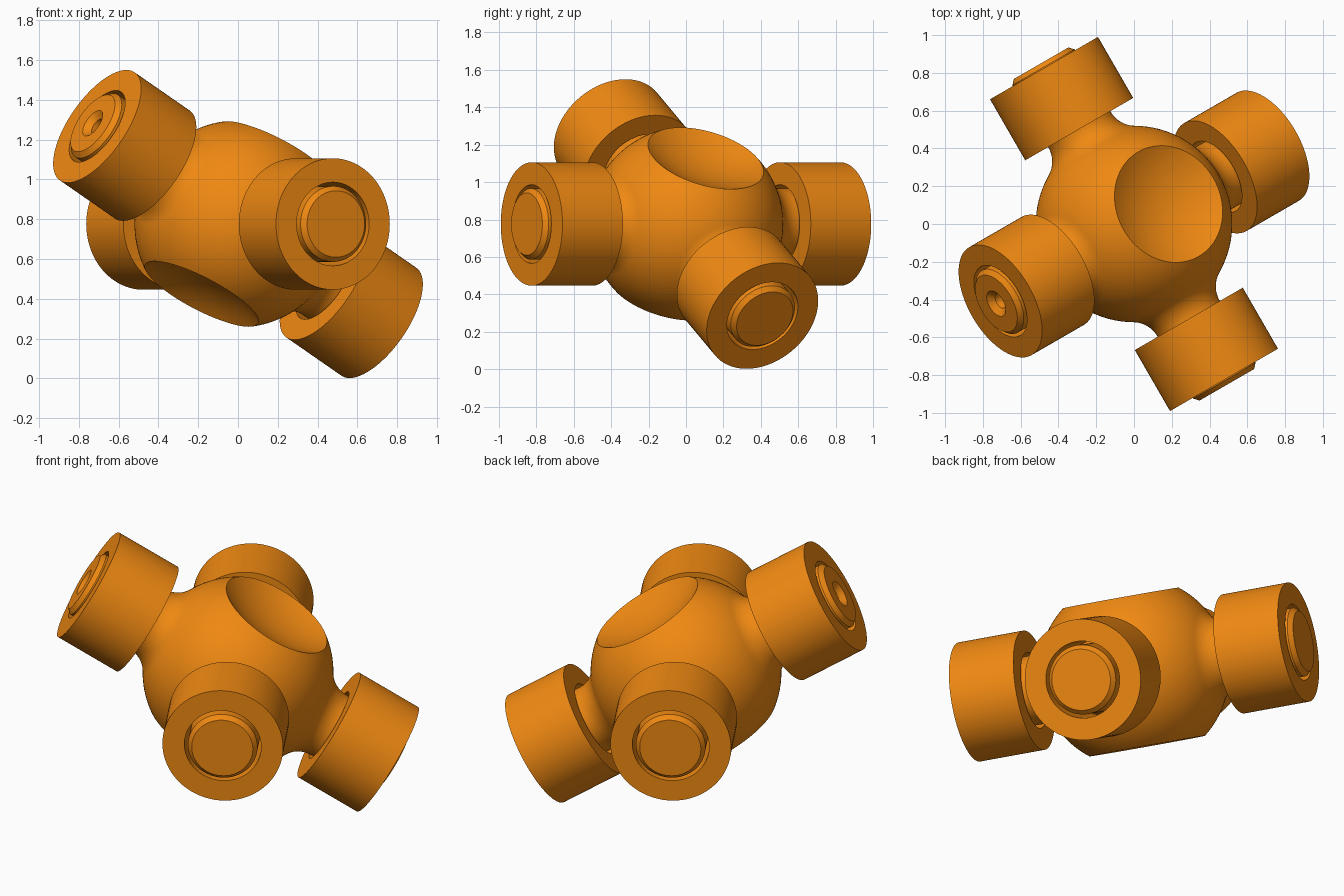
import bpy, bmesh
from math import sin, cos, pi, radians, sqrt, atan2
from mathutils import Vector

if "Cube" in bpy.data.objects:
    bpy.data.objects.remove(bpy.data.objects["Cube"])

SEG = 96
CENTRE = Vector((0, 0, 0.776))
TILT = radians(31)

orange = bpy.data.materials.new("orange_paint")
orange.diffuse_color = (0.87, 0.25, 0.006, 1)
orange.use_nodes = True
orange.node_tree.nodes["Principled BSDF"].inputs["Base Color"].default_value = orange.diffuse_color


def lathe(name, profile, axis, closed=False):
    """Revolve (radius, distance) points around an axis through the centre."""
    bm = bmesh.new()
    rings = []
    for r, h in profile:
        if r < 1e-6:
            rings.append([bm.verts.new((0, 0, h))])
        else:
            rings.append([bm.verts.new((r * cos(2 * pi * i / SEG), r * sin(2 * pi * i / SEG), h))
                          for i in range(SEG)])
    pairs = list(zip(rings, rings[1:]))
    if closed:
        pairs.append((rings[-1], rings[0]))
    for a, b in pairs:
        for i in range(SEG):
            j = (i + 1) % SEG
            if len(a) == 1:
                bm.faces.new((a[0], b[j], b[i]))
            elif len(b) == 1:
                bm.faces.new((a[i], a[j], b[0]))
            else:
                bm.faces.new((a[i], a[j], b[j], b[i]))
    bmesh.ops.recalc_face_normals(bm, faces=bm.faces)
    me = bpy.data.meshes.new(name)
    bm.to_mesh(me)
    bm.free()
    me.materials.append(orange)
    ob = bpy.data.objects.new(name, me)
    bpy.context.collection.objects.link(ob)
    ob.location = CENTRE
    ob.rotation_mode = 'QUATERNION'
    ob.rotation_quaternion = Vector((0, 0, 1)).rotation_difference(axis)
    bpy.ops.object.select_all(action='DESELECT')
    ob.select_set(True)
    bpy.context.view_layer.objects.active = ob
    bpy.ops.object.shade_smooth_by_angle(angle=radians(25))
    return ob


# Joint axes: one level, one tilted, and the body axis square to both
level = Vector((0.5, -sqrt(3) / 2, 0))
side = Vector((sqrt(3) / 2, 0.5, 0))
tilted = side * cos(TILT) - Vector((0, 0, sin(TILT)))
body_axis = side * sin(TILT) + Vector((0, 0, cos(TILT)))

# Spherical body with a shallow dish at each end
R, CUT, DEPTH = 0.52, 0.41, 0.085
rim = sqrt(R * R - CUT * CUT)
dish_r = (rim * rim + DEPTH * DEPTH) / (2 * DEPTH)
dish_a = atan2(rim, dish_r - DEPTH)
dish = [(dish_r * sin(dish_a * i / 10), CUT - DEPTH + dish_r * (1 - cos(dish_a * i / 10)))
        for i in range(11)]
a0 = atan2(rim, CUT)
ball = [(R * sin(a), R * cos(a)) for a in (a0 + (pi - 2 * a0) * i / 36 for i in range(1, 36))]
lathe("body", dish + ball + [(r, -h) for r, h in reversed(dish)], body_axis)

# Trunnion profile: fillet tangent to the ball, straight pin, chamfered tip
PIN, FIL, TIP = 0.19, 0.15, 0.983
fr = PIN + FIL
fh = sqrt((R + FIL) ** 2 - fr ** 2)
start = atan2(fr, fh)
fillet = [(fr - FIL * sin(a), fh - FIL * cos(a))
          for a in (start + (pi / 2 - start) * i / 12 for i in range(13))]
pin = fillet + [(PIN, 0.958), (0.167, TIP)]
plain_end = [(0, TIP)]
grease_hole = [(0.075, TIP), (0.042, TIP - 0.03), (0.042, TIP - 0.2), (0, TIP - 0.2)]

# Bearing cap: an open sleeve around each pin
cap = [(0.21, 0.58), (0.33, 0.58), (0.33, 0.953), (0.21, 0.953)]

for label, axis, end in (("front", level, plain_end), ("back", -level, plain_end),
                         ("right", tilted, plain_end), ("left", -tilted, grease_hole)):
    lathe(label + "_trunnion", pin + end, axis)
    lathe(label + "_bearing_cap", cap, axis, closed=True)
